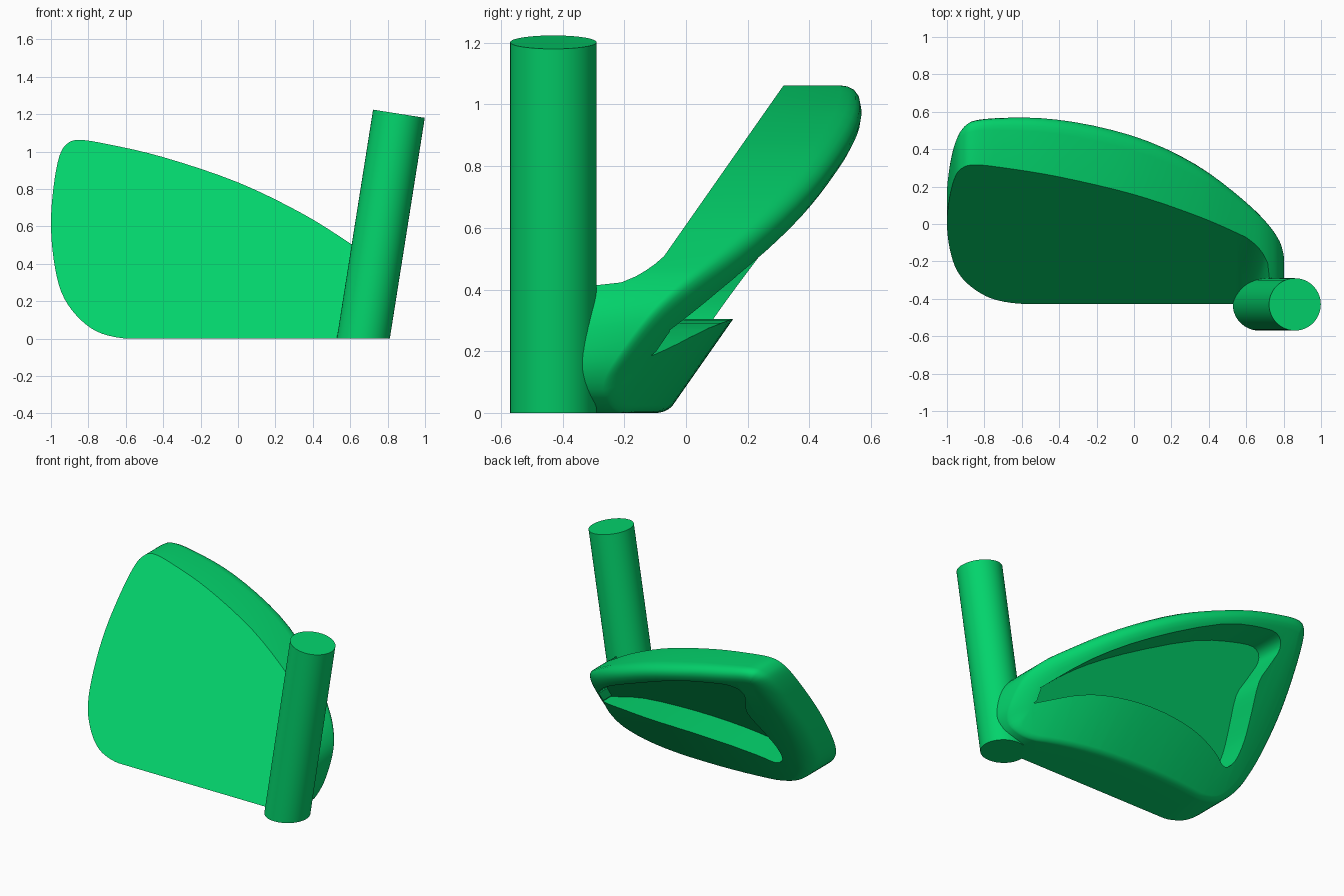
import bpy, bmesh, math
from mathutils import Vector, Matrix

if "Cube" in bpy.data.objects:
    bpy.data.objects.remove(bpy.data.objects["Cube"])

green = bpy.data.materials.new("bright green")
green.use_nodes = True
green.diffuse_color = (0.001, 0.66, 0.15, 1)
green.node_tree.nodes["Principled BSDF"].inputs["Base Color"].default_value = green.diffuse_color


def add_object(name, bm):
    bmesh.ops.recalc_face_normals(bm, faces=bm.faces)
    mesh = bpy.data.meshes.new(name)
    bm.to_mesh(mesh)
    bm.free()
    mesh.materials.append(green)
    obj = bpy.data.objects.new(name, mesh)
    bpy.context.collection.objects.link(obj)
    return obj


def smooth(obj, degrees):
    bpy.ops.object.select_all(action='DESELECT')
    obj.select_set(True)
    bpy.context.view_layer.objects.active = obj
    bpy.ops.object.shade_smooth_by_angle(angle=math.radians(degrees))


def spline(points, steps):
    """Closed Catmull-Rom curve through (x, z) points."""
    pts = [Vector(p) for p in points]
    n, out = len(pts), []
    for i in range(n):
        a, b, c, d = (pts[(i + k) % n] for k in (-1, 0, 1, 2))
        for s in range(steps):
            t = s / steps
            p = 0.5 * (2 * b + (c - a) * t + (2 * a - 5 * b + 4 * c - d) * t * t
                       + (3 * b - a - 3 * c + d) * t ** 3)
            out.append(Vector((p.x, max(p.y, 0))))
    return out


def loft(bm, rings):
    """Skin rings of points, cap the far end and return the open first loop."""
    loops = [[bm.verts.new(p) for p in ring] for ring in rings]
    n = len(loops[0])
    for a, b in zip(loops, loops[1:]):
        for i in range(n):
            j = (i + 1) % n
            bm.faces.new((a[i], a[j], b[j], b[i]))
    bm.faces.new(loops[-1][::-1])
    return loops[0]


def face_y(z):
    return -0.427 + 0.7 * z


def thickness(x):
    u = x + 0.15
    return 0.367 - (0.28 * u ** 2.6 if u > 0 else 0.17 * u * u)


# Club head blade: outline swept backwards with a rounded rear edge
outline = spline([(-.48, 0), (-.1, 0), (.3, 0), (.6, 0), (.73, .04), (.79, .12), (.803, .22),
                  (.782, .335), (.715, .423), (.6, .508), (.35, .665), (0, .835), (-.4, .97),
                  (-.7, 1.04), (-.85, 1.062), (-.915, 1.04), (-.955, .975), (-.985, .82),
                  (-1, .62), (-.985, .42), (-.945, .25), (-.87, .13), (-.76, .04),
                  (-.62, .002)], 4)
count = len(outline)
inward, radius = [], []
for i in range(count):
    t = (outline[(i + 1) % count] - outline[i - 1]).normalized()
    inward.append(Vector((-t.y, t.x)))
    up = min(1, max(0, (1 - inward[i].y) / 0.7))
    radius.append(0.025 + 0.07 * up * up * (3 - 2 * up))

rings = [[(p.x, 0, p.y) for p in outline]]
for k in range(7):
    ang = math.pi / 2 * k / 6
    ring = []
    for p, d, r in zip(outline, inward, radius):
        q = p + d * r * (1 - math.cos(ang))
        ring.append((q.x, 1 - 3.8 * r * (1 - math.sin(ang)), q.y))
    rings.append(ring)
bm = bmesh.new()
front = loft(bm, rings)

# Striking face, and a fan of faces closing the heel beside it
heel_start, heel_end = 12, 36
bm.faces.new(front[heel_end:] + front[:heel_start + 1])
for i in range(heel_start + 1, heel_end):
    bm.faces.new((front[heel_start], front[i], front[i + 1]))

# Slice the back so it can bow from heel to toe, then lean it to the loft angle
for k in range(23):
    back = [f for f in bm.faces if all(v.co.y > 0.999 for v in f.verts)]
    geom = back + list({e for f in back for e in f.edges}) + list({v for f in back for v in f.verts})
    bmesh.ops.bisect_plane(bm, geom=geom, dist=1e-5, plane_co=(-0.9 + 0.07 * k, 0, 0),
                           plane_no=(1, 0, 0))
for v in bm.verts:
    v.co.y = face_y(v.co.z) + v.co.y * thickness(v.co.x)

# Draw the heel forward in a concave sweep until it meets the shaft socket
for v in front[heel_start + 1:heel_end]:
    rise = (v.co.z - 0.41) / 0.098
    reach = -0.29 + 0.22 * math.sqrt(rise) if rise > 0 else -0.4
    v.co.y = min(v.co.y, reach)
blade = add_object("blade", bm)

# Rear cavity cut above the sole ledge
cavity = spline([(.68, .19), (.686, .2), (.688, .265), (.68, .28), (.47, .455), (.174, .625),
                 (-.265, .82), (-.58, .897), (-.71, .9), (-.758, .845), (-.73, .75),
                 (-.7, .65), (-.735, .5), (-.765, .36), (-.755, .245), (-.69, .195),
                 (-.58, .235), (-.35, .285), (0, .305), (.4, .275)], 3)
bm = bmesh.new()
bm.faces.new(loft(bm, [[(p.x, face_y(p.y) + off, p.y) for p in cavity] for off in (0.1, 0.7)]))
cutter = add_object("cavity_cutter", bm)
cutter.hide_render = True
mod = blade.modifiers.new("cavity", 'BOOLEAN')
mod.operation = 'DIFFERENCE'
mod.solver = 'EXACT'
mod.object = cutter
bpy.context.view_layer.update()
graph = bpy.context.evaluated_depsgraph_get()
carved = bpy.data.meshes.new_from_object(blade.evaluated_get(graph))
blade.modifiers.clear()
blade.data = carved
bpy.data.objects.remove(cutter)
smooth(blade, 32)

# Shaft socket: leaning cylinder trimmed level at the ground
lean = math.radians(9)
axis = Vector((math.sin(lean), 0, math.cos(lean)))
bm = bmesh.new()
bmesh.ops.create_cone(bm, cap_ends=True, segments=64, radius1=0.14, radius2=0.14, depth=1.217,
                      matrix=Matrix.Translation((0, 0, 0.6085)))
bmesh.ops.transform(bm, verts=bm.verts,
                    matrix=Matrix.Translation((0.67, -0.43, 0)) @ Matrix.Rotation(lean, 4, 'Y'))
for v in bm.verts:
    if v.co.z < 0.5:
        v.co -= axis * (v.co.z / axis.z)
smooth(add_object("shaft_socket", bm), 35)
